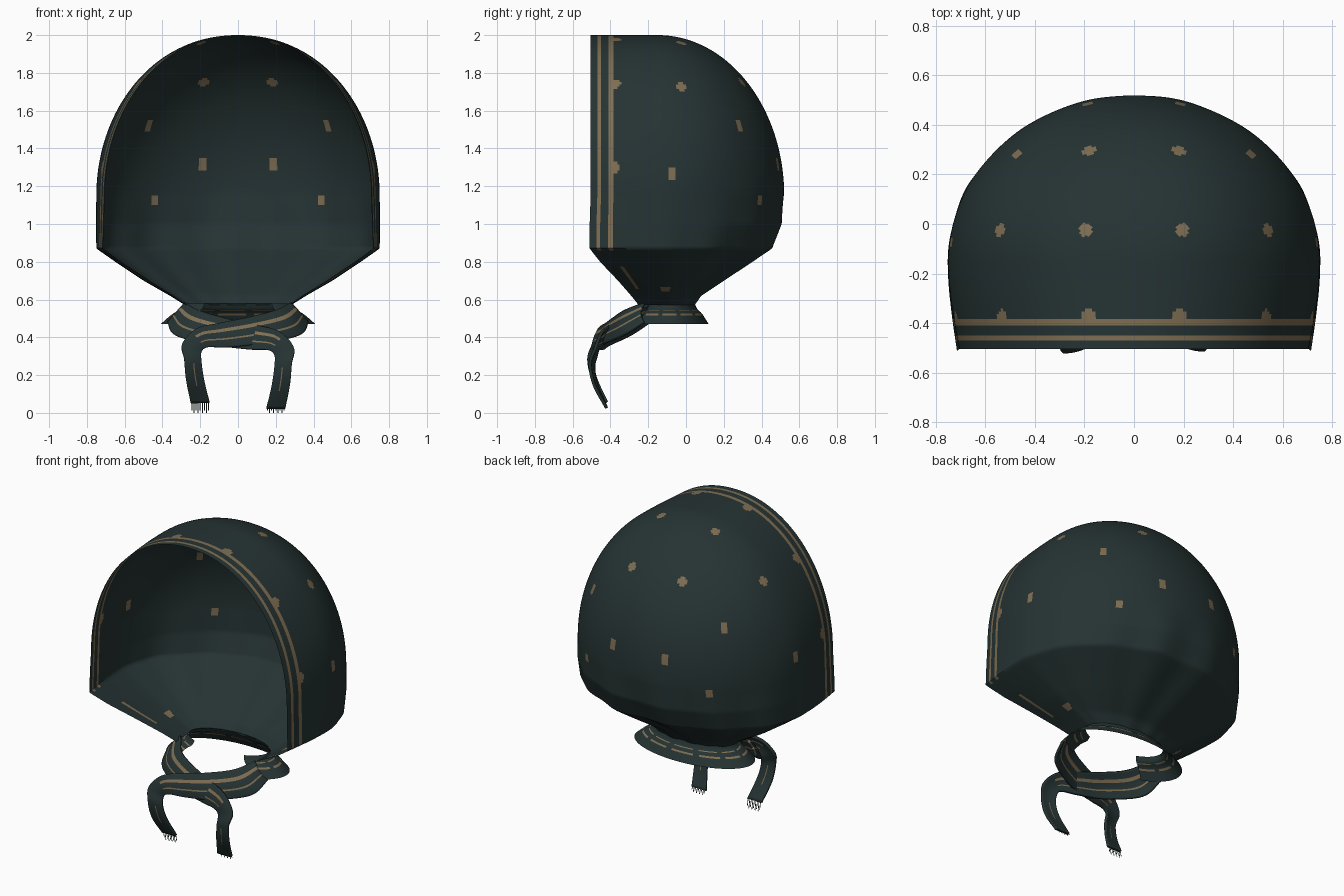
import bpy, bmesh, math
from mathutils import Vector

if "Cube" in bpy.data.objects:
    bpy.data.objects.remove(bpy.data.objects["Cube"])


def material(name, rgb):
    m = bpy.data.materials.new(name)
    m.diffuse_color = (*rgb, 1)
    m.use_nodes = True
    m.node_tree.nodes["Principled BSDF"].inputs["Base Color"].default_value = m.diffuse_color
    return m


MATS = [material("dark_teal_cloth", (0.019, 0.033, 0.033)),
        material("tan_print", (0.21, 0.155, 0.085))]


def sheet(name, rows, paint, thickness=0):
    """Grid of points to a smooth cloth sheet; paint(i, j, centre) gives the material."""
    bm = bmesh.new()
    grid = [[bm.verts.new(p) for p in row] for row in rows]
    for i in range(len(rows) - 1):
        for j in range(len(rows[0]) - 1):
            f = bm.faces.new((grid[i][j], grid[i + 1][j], grid[i + 1][j + 1], grid[i][j + 1]))
            f.material_index = paint(i, j, f.calc_center_median())
    bmesh.ops.remove_doubles(bm, verts=bm.verts[:], dist=1e-4)
    me = bpy.data.meshes.new(name)
    bm.to_mesh(me)
    bm.free()
    ob = bpy.data.objects.new(name, me)
    bpy.context.collection.objects.link(ob)
    for m in MATS:
        me.materials.append(m)
    bpy.context.view_layer.objects.active = ob
    ob.select_set(True)
    bpy.ops.object.shade_smooth_by_angle(angle=math.radians(50))
    ob.select_set(False)
    if thickness:
        mod = ob.modifiers.new("thickness", "SOLIDIFY")
        mod.thickness = thickness
        mod.offset = 0
    return ob


def lerp_table(table, z):
    for a, b in zip(table, table[1:]):
        if z >= b[0] - 1e-9:
            t = (z - a[0]) / (b[0] - a[0])
            return [p + (q - p) * t for p, q in zip(a[1:], b[1:])]
    return list(table[-1][1:])


def catmull(points, n):
    """Smooth curve through points, n steps per span."""
    p = [Vector(q) for q in points]
    p = [2 * p[0] - p[1]] + p + [2 * p[-1] - p[-2]]
    out = []
    for k in range(1, len(p) - 2):
        a, b, c, d = p[k - 1:k + 3]
        for s in range(n):
            t = s / n
            out.append(0.5 * (2 * b + (c - a) * t + (2 * a - 5 * b + 4 * c - d) * t * t
                              + (3 * b - a - 3 * c + d) * t ** 3))
    return out + [p[-2]]


# ---- hood: U-shaped rings, from the crown down to the gathered neck ----
# z, front half width, widest half width, front y, centre y, back y
LOWER = [(1.15, .705, .75, -.505, -.15, .52), (1.0, .71, .752, -.51, -.15, .51),
         (.87, .715, .75, -.51, -.15, .455), (.80, .62, .65, -.455, -.14, .35),
         (.70, .47, .50, -.36, -.12, .20), (.62, .34, .36, -.29, -.10, .08),
         (.57, .27, .28, -.25, -.09, .045)]
FRONT = [0, .05, .1, .155, .21, .27, .305, .34] + [.34 + .66 * k / 22 for k in range(1, 22)]
BACK = 110


def hood_ring(z, xf, xm, yf, yc, yb):
    side = [(xf + (xm - xf) * math.sin(f * math.pi / 2), yf + (yc - yf) * f) for f in FRONT]
    w = min(1, max(0, (1.2 - z) / .4))
    pts = list(side)
    for k in range(BACK + 1):
        a = math.pi * k / BACK
        fold = 1 + w * math.sin(a) * (.018 * math.cos(14 * a) + .012 * math.cos(9 * a + 1))
        pts.append((xm * math.cos(a) * fold, yc + (yb - yc) * math.sin(a) * fold))
    pts += [(-x, y) for x, y in reversed(side)]
    return [Vector((x, y, z)) for x, y in pts]


rings = []
for k in range(80):
    a = math.pi / 2 * (1 - k / 80)
    e = max(0, math.cos(a))
    xm = .75 * e ** .95
    rings.append(hood_ring(1.15 + .85 * math.sin(a), .94 * xm, xm, -.505, -.15, -.15 + .67 * e))
for k in range(49):
    z = 1.15 - .58 * k / 48
    rings.append(hood_ring(z, *lerp_table(LOWER, z)))

# printed dots, mirrored left and right, snapped to the cloth
DOTS = [(.19, .315, 1.76), (.5, .3, 1.525), (.18, .495, 1.31), (.45, .39, 1.13),
        (.56, -.02, 1.74), (.19, -.025, 1.965), (.745, -.065, 1.27), (.18, -.375, 1.97),
        (.52, -.375, 1.735), (.71, -.375, 1.29), (.41, -.11, .65)]
cloth_points = [p for r in rings for p in r]
dots = []
for x, y, z in DOTS:
    for s in (1, -1):
        q = Vector((s * x, y, z))
        dots.append(min(cloth_points, key=lambda p: (p - q).length_squared))
COLS = len(rings[0]) - 1


def paint_hood(i, j, c):
    e = min(j, COLS - 1 - j)
    if e == 2 and c.z > .86:                                  # outer hem stripe
        return 1
    if e in (5, 6) and (c.z > .86 or .66 < c.z < .77):        # inner hem stripe
        return 1
    return int(any((c - d).length < .028 for d in dots))


sheet("hood", rings, paint_hood)

# ---- flared collar around the back of the neck ----
profile = catmull([(.275, .135, .58), (.295, .15, .55), (.345, .175, .525), (.41, .21, .47)], 5)
collar = []
for rx, ry, z in profile:
    arc = [math.radians(-50 + 280 * k / 80) for k in range(81)]
    collar.append([Vector((rx * math.cos(a), -.09 + ry * math.sin(a), z)) for a in arc])
sheet("collar", collar, lambda i, j, c: int(i in (6, 10) and j % 9 > 1))

# ---- crossed ties: upper and lower edge of one ribbon, mirrored for the other ----
UPPER_EDGE = [(.28, -.22, .58), (.20, -.32, .54), (.05, -.38, .50), (-.10, -.42, .47),
              (-.22, -.46, .44), (-.295, -.49, .36), (-.285, -.515, .28),
              (-.275, -.49, .17), (-.25, -.42, .05)]
LOWER_EDGE = [(.37, -.22, .48), (.325, -.33, .41), (.12, -.43, .365), (-.06, -.46, .345),
              (-.16, -.48, .345), (-.195, -.485, .32), (-.195, -.495, .26),
              (-.18, -.475, .17), (-.15, -.42, .05)]
ACROSS = 16


def tie(name, s, dy, dz):
    up, low = catmull(UPPER_EDGE, 8), catmull(LOWER_EDGE, 8)
    rows = []
    for k, (a, b) in enumerate(zip(up, low)):
        u = k / (len(up) - 1)
        row = []
        for j in range(ACROSS + 1):
            v = j / ACROSS
            p = a.lerp(b, v) + Vector((0, -.02 * math.sin(math.pi * v) * (1 - u), 0))
            row.append(Vector((s * p.x, p.y + dy * (1 - u), p.z + dz * u)))
        rows.append(row)

    def paint(i, j, c):
        if i < 34:
            return int(j in (4, 5, 10))
        return int(j == 8 and 48 < i < 58)

    sheet(name, rows, paint, .016)
    # fringe threads at the end of the tie
    bm = bmesh.new()
    a, b = rows[-1][0], rows[-1][-1]
    for k in range(9):
        p = a.lerp(b, (k + .5) / 9)
        end = .0 if k % 2 else .012
        x = .0025
        vs = [bm.verts.new(q) for q in ((p.x - x, p.y, p.z + .01), (p.x + x, p.y, p.z + .01),
                                        (p.x + x, p.y + .012, end), (p.x - x, p.y + .012, end))]
        bm.faces.new(vs)
    me = bpy.data.meshes.new(name + "_fringe")
    bm.to_mesh(me)
    bm.free()
    me.materials.append(MATS[0])
    bpy.context.collection.objects.link(bpy.data.objects.new(name + "_fringe", me))


tie("front_tie", 1, 0, .005)
tie("rear_tie", -1, .03, -.025)
